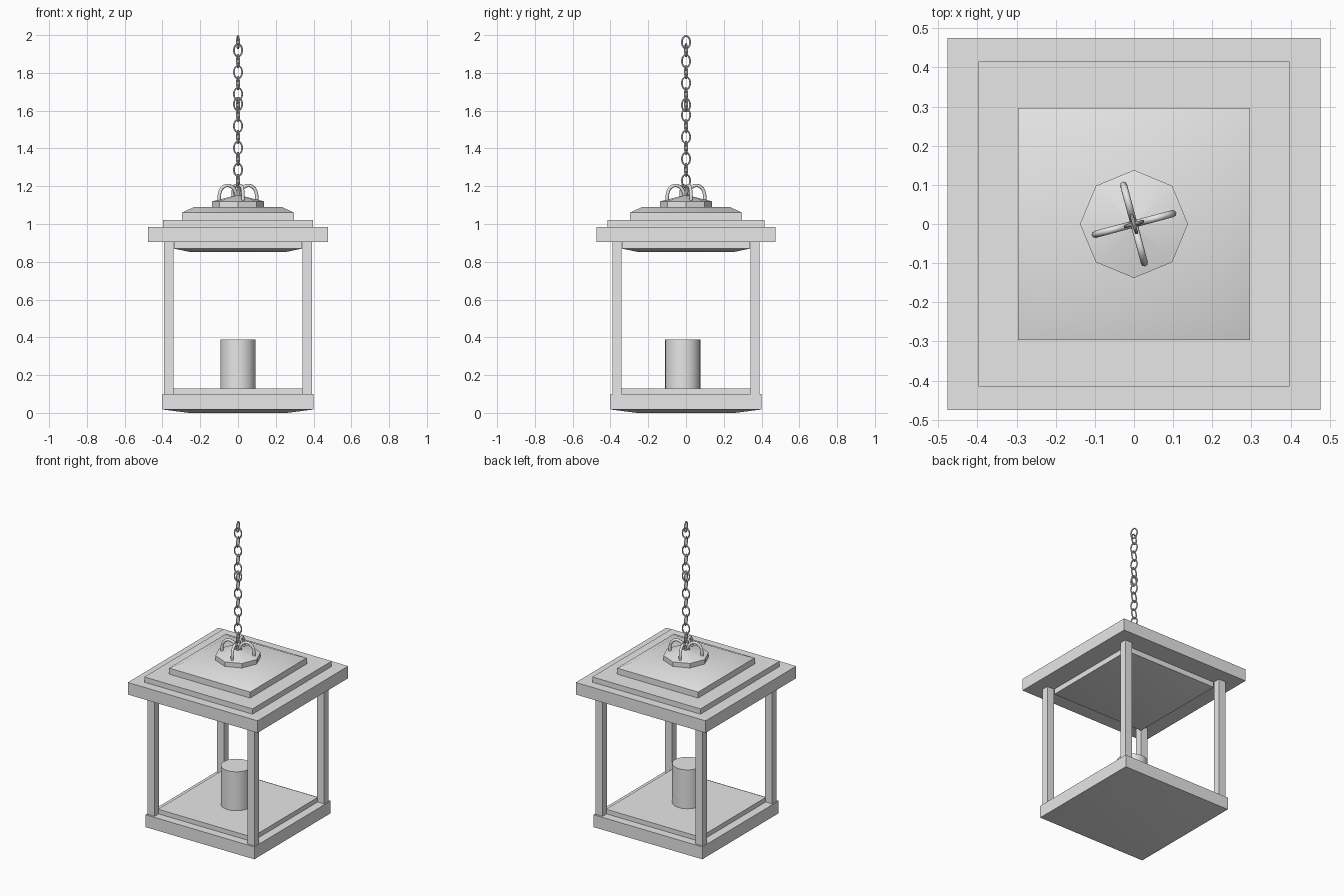
import bpy, bmesh, math
from mathutils import Vector

cube = bpy.data.objects.get("Cube")
if cube:
    bpy.data.objects.remove(cube, do_unlink=True)

# One plain grey for the whole lantern
grey = bpy.data.materials.new("plain_grey")
grey.use_nodes = True
grey.diffuse_color = (0.8, 0.8, 0.8, 1)
grey.node_tree.nodes["Principled BSDF"].inputs["Base Color"].default_value = (0.8, 0.8, 0.8, 1)

TWIST = math.radians(15)
meshes = []


def add_mesh(name, bm):
    bmesh.ops.recalc_face_normals(bm, faces=bm.faces)
    mesh = bpy.data.meshes.new(name)
    bm.to_mesh(mesh)
    bm.free()
    mesh.materials.append(grey)
    obj = bpy.data.objects.new(name, mesh)
    bpy.context.collection.objects.link(obj)
    meshes.append(obj)
    return obj


def loft(name, rings):
    """Capped solid through a stack of rings of points."""
    bm = bmesh.new()
    loops = [[bm.verts.new(p) for p in ring] for ring in rings]
    n = len(loops[0])
    for a, b in zip(loops, loops[1:]):
        for i in range(n):
            j = (i + 1) % n
            bm.faces.new((a[i], a[j], b[j], b[i]))
    bm.faces.new(loops[0])
    bm.faces.new(loops[-1])
    return add_mesh(name, bm)


def tier(name, levels, x=0, y=0):
    """Rectangular block from (z, half width, half depth) levels."""
    corners = ((-1, -1), (1, -1), (1, 1), (-1, 1))
    return loft(name, [[(x + sx * hx, y + sy * hy, z) for sx, sy in corners]
                       for z, hx, hy in levels])


def turned(name, levels, sides, y=0):
    """Round or polygonal solid from (z, radius) levels."""
    return loft(name, [[(r * math.cos(math.tau * i / sides),
                         y + r * math.sin(math.tau * i / sides), z)
                        for i in range(sides)] for z, r in levels])


# Base with a shallow bevelled underside
tier("base", [(0, 0.26, 0.26), (0.018, 0.4, 0.4), (0.1, 0.4, 0.4)])
tier("base_inner_step", [(0.1, 0.345, 0.345), (0.13, 0.345, 0.345)])

# Corner posts
for side, sx in (("left", 1), ("right", -1)):
    for end, sy in (("front", -1), ("back", 1)):
        tier(f"{end}_{side}_post", [(0.1, 0.026, 0.023), (0.905, 0.026, 0.023)],
             sx * 0.367, sy * 0.365)

# Candle
turned("candle", [(0.13, 0.093), (0.388, 0.093)], 32, -0.017)

# Roof tiers, from the ceiling panel up
tier("ceiling_panel", [(0.853, 0.26, 0.26), (0.87, 0.34, 0.34), (0.905, 0.34, 0.34)])
tier("roof_slab", [(0.905, 0.476, 0.475), (0.985, 0.476, 0.475)])
tier("roof_middle_tier", [(0.985, 0.397, 0.415), (1.02, 0.397, 0.415)])
tier("roof_top_tier", [(1.02, 0.297, 0.297), (1.06, 0.297, 0.297), (1.09, 0.232, 0.232)])
turned("roof_cap", [(1.09, 0.138), (1.12, 0.138), (1.153, 0.004)], 8)

# Four arched hooks meeting under the chain
ARCH = ((0.102, 1.115), (0.101, 1.16), (0.085, 1.192), (0.055, 1.204),
        (0.027, 1.19), (0.01, 1.16), (0.004, 1.135))
for k in range(4):
    angle = TWIST + k * math.pi / 2
    curve = bpy.data.curves.new("hook", "CURVE")
    curve.dimensions = "3D"
    curve.bevel_depth = 0.009
    curve.bevel_resolution = 2
    curve.resolution_u = 5
    curve.use_fill_caps = True
    spline = curve.splines.new("BEZIER")
    spline.bezier_points.add(len(ARCH) - 1)
    for point, (r, z) in zip(spline.bezier_points, ARCH):
        point.co = Vector((r * math.cos(angle), r * math.sin(angle), z))
        point.handle_left_type = point.handle_right_type = "AUTO"
    curve.materials.append(grey)
    bpy.context.collection.objects.link(bpy.data.objects.new(f"hook_{k + 1}", curve))


def chain_link(name, z, turn):
    """Upright oval ring lying in the vertical plane at the given turn."""
    major, minor, nu, nv = 24, 8, 0.0, 0.0045
    bm = bmesh.new()
    grid = []
    for i in range(major):
        a = math.tau * i / major
        row = []
        for j in range(minor):
            b = math.tau * j / minor
            across = (0.0225 + nv * math.cos(b)) * math.cos(a)
            up = (0.033 + nv * math.cos(b)) * math.sin(a)
            off = nv * math.sin(b)
            row.append(bm.verts.new((across * math.cos(turn) - off * math.sin(turn),
                                     across * math.sin(turn) + off * math.cos(turn),
                                     z + up)))
        grid.append(row)
    for i in range(major):
        for j in range(minor):
            p, q = grid[i], grid[(i + 1) % major]
            bm.faces.new((p[j], q[j], q[(j + 1) % minor], p[(j + 1) % minor]))
    add_mesh(name, bm)


# Chain: top link, then two runs of links turned alternately
STEP = 0.058
chain_link("chain_top_link", 1.9625, TWIST + math.pi / 2)
for run, top, count in (("upper", 1.92, 6), ("lower", 1.635, 9)):
    for i in range(count):
        chain_link(f"{run}_chain_link_{i + 1}", top - i * STEP,
                   TWIST + (i % 2) * math.pi / 2)

# Smooth rounded areas, keep the corners sharp
bpy.ops.object.select_all(action="DESELECT")
for obj in meshes:
    obj.select_set(True)
bpy.context.view_layer.objects.active = meshes[0]
bpy.ops.object.shade_smooth_by_angle(angle=math.radians(40))
